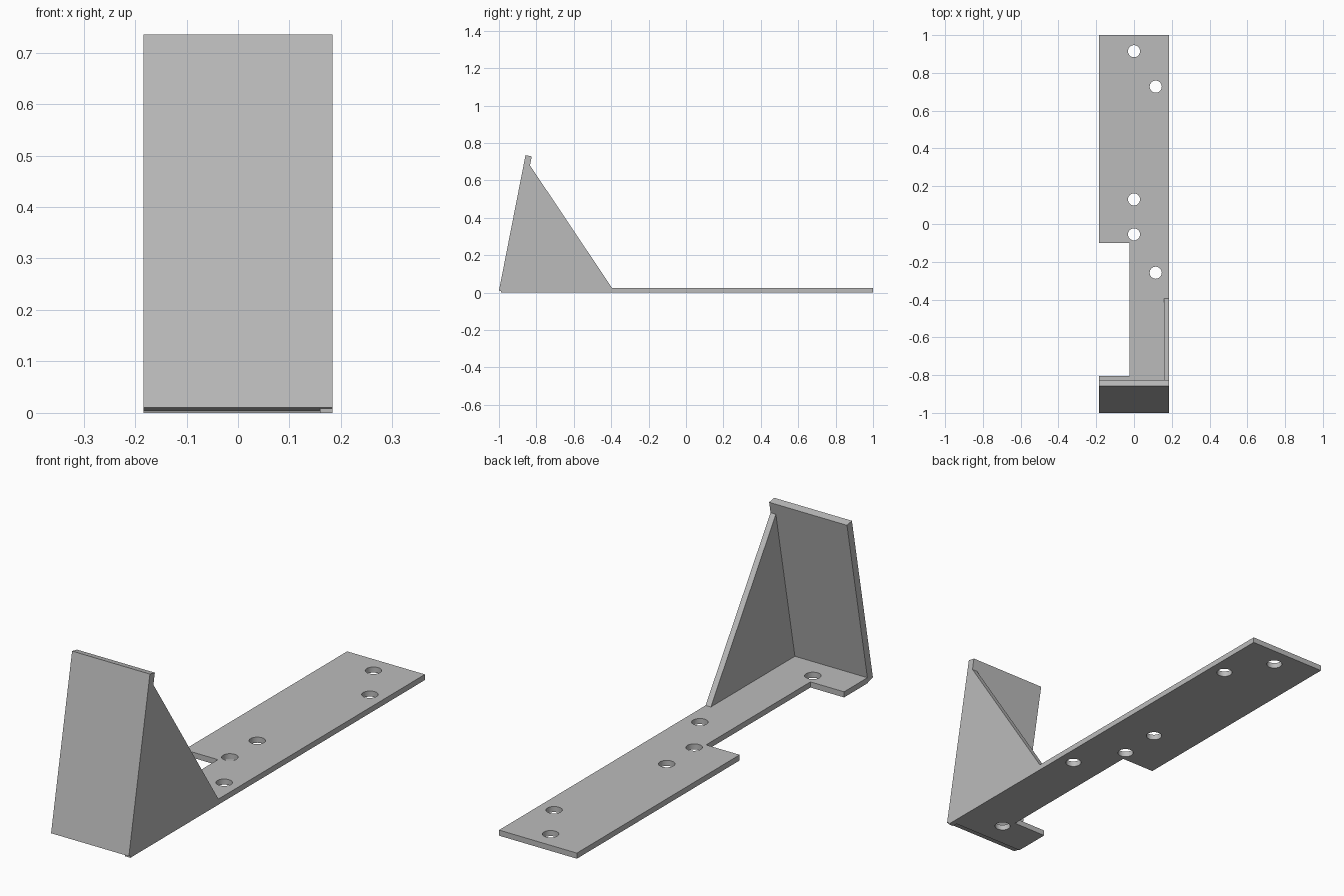
import bpy
import bmesh
from mathutils import Vector

if "Cube" in bpy.data.objects:
    bpy.data.objects.remove(bpy.data.objects["Cube"], do_unlink=True)

HALF = 0.184        # half width of the bracket
BASE_TOP = 0.024    # base thickness
RIB = 0.025         # gusset thickness

grey = bpy.data.materials.new("plain_grey")
grey.use_nodes = True
grey.diffuse_color = (0.5, 0.5, 0.5, 1)
grey.node_tree.nodes["Principled BSDF"].inputs["Base Color"].default_value = (0.5, 0.5, 0.5, 1)


def finish(name, bm):
    bmesh.ops.recalc_face_normals(bm, faces=bm.faces)
    mesh = bpy.data.meshes.new(name)
    bm.to_mesh(mesh)
    bm.free()
    mesh.materials.append(grey)
    obj = bpy.data.objects.new(name, mesh)
    bpy.context.collection.objects.link(obj)
    return obj


def prism(name, points, offset):
    """Extrude a closed outline along an offset vector."""
    bm = bmesh.new()
    face = bm.faces.new([bm.verts.new(p) for p in points])
    moved = bmesh.ops.extrude_face_region(bm, geom=[face])["geom"]
    verts = [v for v in moved if isinstance(v, bmesh.types.BMVert)]
    bmesh.ops.translate(bm, verts=verts, vec=Vector(offset))
    return finish(name, bm)


def side_prism(name, profile, x0, x1):
    return prism(name, [(x0, y, z) for y, z in profile], (x1 - x0, 0, 0))


# Leaning plate: front edge line, thickened square to its slope
low, high = Vector((-1.0, 0.0105)), Vector((-0.858, 0.735))
slope = (high - low).normalized()
thick = Vector((slope.y, -slope.x)) * 0.034
low_back, high_back = low + thick, high + thick
side_prism("leaning_plate", [low, high, high_back, low_back], -HALF, HALF)

# Base plate with a rectangular side notch
front = low_back.x
outline = [(-HALF, front), (HALF, front), (HALF, 1), (-HALF, 1),
           (-HALF, -0.1), (-0.025, -0.1), (-0.025, -0.805), (-HALF, -0.805)]
base = prism("base_plate", [(x, y, 0) for x, y in outline], (0, 0, BASE_TOP))

# Screw holes through the base
bm = bmesh.new()
for x, y in [(0, 0.915), (0.115, 0.727), (0, 0.13),
             (0, -0.055), (0.115, -0.258), (0, -0.857)]:
    made = bmesh.ops.create_cone(bm, cap_ends=True, segments=32,
                                 radius1=0.032, radius2=0.032, depth=0.2)
    bmesh.ops.translate(bm, verts=made["verts"], vec=(x, y, 0))
cutter = finish("hole_cutter", bm)
cutter.hide_render = True
cut = base.modifiers.new("holes", 'BOOLEAN')
cut.operation = 'DIFFERENCE'
cut.solver = 'EXACT'
cut.object = cutter
bpy.ops.object.select_all(action='DESELECT')
bpy.context.view_layer.objects.active = base
base.select_set(True)
bpy.ops.object.modifier_apply(modifier="holes")
bpy.data.objects.remove(cutter, do_unlink=True)
bpy.ops.object.shade_smooth_by_angle()

# Triangular gusset on the left edge, rising along the back of the plate


def on_back(z):
    return low_back + slope * ((z - low_back.y) / slope.y)


side_prism("gusset", [on_back(BASE_TOP), on_back(0.68), (-0.395, BASE_TOP)],
           HALF - RIB, HALF)

# Small toe of the gusset under the plate's lower edge
toe = low + thick * 0.3
side_prism("gusset_toe", [(toe.x, 0), toe, low_back, (front, 0)], HALF - RIB, HALF)
